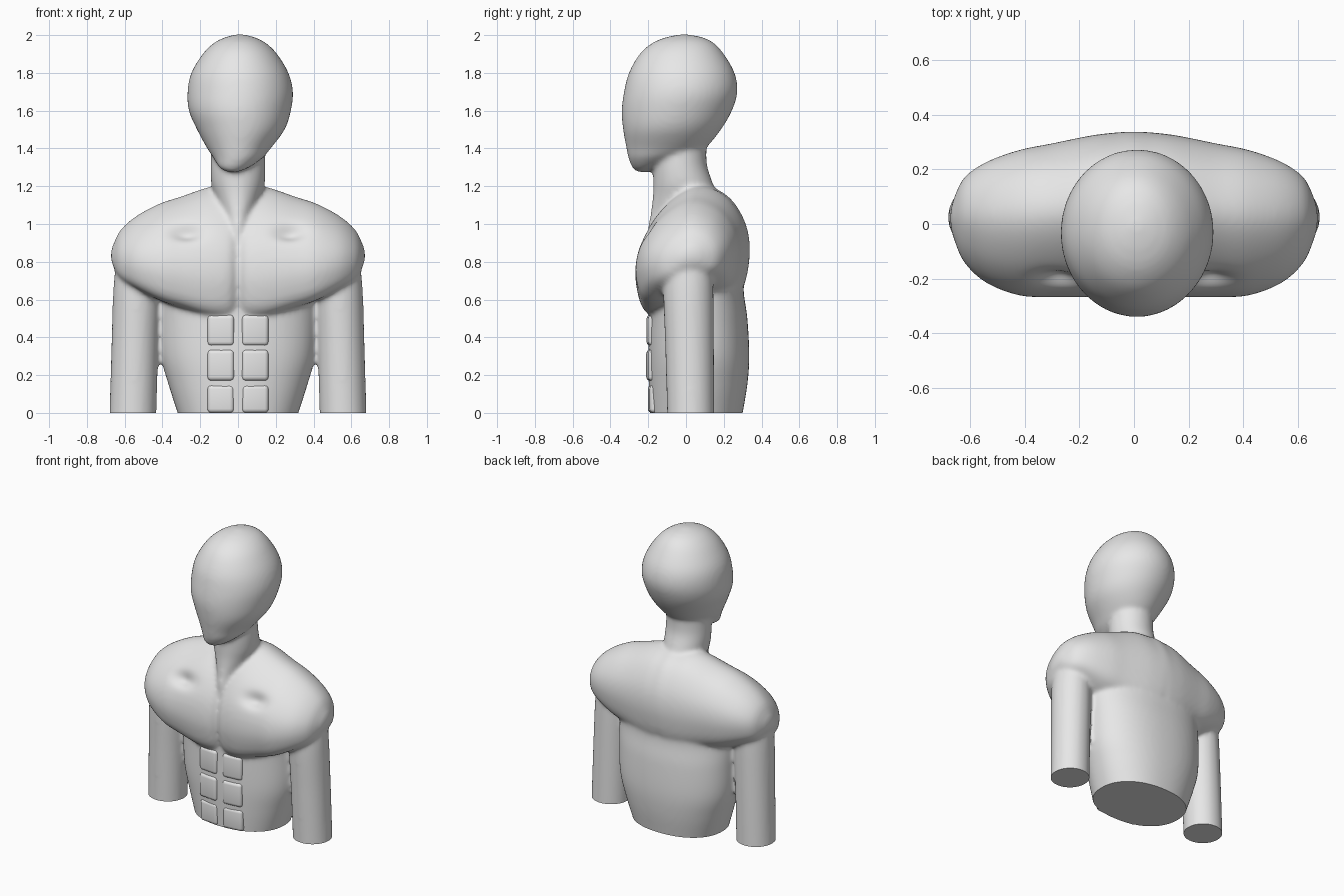
import bpy, bmesh, math
from mathutils import Vector

cube = bpy.data.objects.get("Cube")
if cube:
    bpy.data.objects.remove(cube)

clay = bpy.data.materials.new("light_grey_clay")
clay.use_nodes = True
GREY = (0.8, 0.8, 0.8, 1)
clay.diffuse_color = GREY
clay.node_tree.nodes["Principled BSDF"].inputs["Base Color"].default_value = GREY


def blend(a, b, c, d, t):
    return 0.5 * (2 * b + (c - a) * t + (2 * a - 5 * b + 4 * c - d) * t ** 2
                  + (3 * b - a - 3 * c + d) * t ** 3)


def spline(rows, steps, closed=False):
    """Smoothly resample a list of number rows."""
    n, out = len(rows), []
    for i in range(n if closed else n - 1):
        ids = [(i + k) % n if closed else min(max(i + k, 0), n - 1) for k in (-1, 0, 1, 2)]
        for s in range(steps):
            out.append([blend(*v, s / steps) for v in zip(*[rows[j] for j in ids])])
    if not closed:
        out.append(list(rows[-1]))
    return out


def skin(bm, rings):
    """Bridge rings of points into a closed solid."""
    loops = [[bm.verts.new(p) for p in ring] for ring in rings]
    n = len(loops[0])
    for a, b in zip(loops, loops[1:]):
        for i in range(n):
            j = (i + 1) % n
            bm.faces.new((a[i], a[j], b[j], b[i]))
    bm.faces.new(loops[0][::-1])
    bm.faces.new(loops[-1])


def column(bm, rows, power=1.0, sides=64):
    """Upright solid; each row is z, centre x, half width, front y, back y."""
    rings = []
    for z, cx, rx, front, back in spline(rows, 6):
        cy, ry, ring = (front + back) / 2, (back - front) / 2, []
        for i in range(sides):
            a = math.tau * i / sides
            c, s = math.cos(a), math.sin(a)
            ring.append((cx + rx * math.copysign(abs(c) ** power, c),
                         cy + ry * math.copysign(abs(s) ** power, s), z))
        rings.append(ring)
    skin(bm, rings)


bm = bmesh.new()

# Head, turned very slightly to one side
column(bm, [
    (1.275, -.03, .03, -.26, -.20), (1.30, -.02, .08, -.285, -.13),
    (1.35, 0, .13, -.305, 0), (1.40, .005, .168, -.315, .10),
    (1.50, .015, .232, -.333, .185), (1.60, .01, .27, -.34, .243),
    (1.70, .012, .279, -.328, .272), (1.80, .01, .257, -.302, .257),
    (1.90, .01, .197, -.245, .20), (1.96, .01, .135, -.175, .145),
    (1.99, .01, .073, -.10, .08), (2.003, .01, .02, -.03, .01)])

# Neck, narrowing to the notch between the collarbones
column(bm, [
    (.90, 0, .02, -.20, -.08), (.97, 0, .05, -.203, 0),
    (1.05, 0, .085, -.188, .12), (1.15, 0, .125, -.175, .16),
    (1.22, 0, .142, -.173, .14), (1.32, 0, .145, -.172, .11),
    (1.45, 0, .14, -.16, .11)])

# Rib cage and waist
column(bm, [
    (-.08, 0, .295, -.185, .285), (0, 0, .32, -.19, .30),
    (.15, 0, .368, -.197, .325), (.30, 0, .408, -.20, .335),
    (.50, 0, .42, -.195, .325), (.65, 0, .425, -.19, .305),
    (.80, 0, .42, -.17, .31), (1.0, 0, .33, -.10, .25)], power=.9)

# Upper arms
for side in (-1, 1):
    column(bm, [
        (-.08, side * .558, .125, -.10, .15), (0, side * .556, .124, -.10, .15),
        (.35, side * .546, .124, -.11, .148), (.65, side * .536, .124, -.12, .145),
        (.85, side * .53, .11, -.11, .14)])

# Chest and shoulder mass: one side profile swept from shoulder to shoulder
profile = spline([(-.75, 0), (-1, .22), (-.96, .5), (-.66, .76), (-.2, .95), (.2, 1),
                  (.65, .9), (.95, .68), (1, .42), (.8, .16), (.1, .02)], 5, closed=True)
# x, bottom z, top z, front y, back y
half = [(0, .53, 1.2, -.222, .335), (.05, .515, 1.2, -.25, .333),
        (.15, .52, 1.195, -.262, .322), (.30, .565, 1.145, -.263, .292),
        (.42, .605, 1.105, -.257, .268), (.54, .665, 1.04, -.212, .225),
        (.62, .715, .97, -.14, .17), (.657, .77, .90, -.06, .10),
        (.672, .81, .86, -.01, .05)]
stations = [(-r[0], *r[1:]) for r in half[:0:-1]] + half
skin(bm, [[(x, (f + b) / 2 + (b - f) / 2 * u, lo + (hi - lo) * v) for u, v in profile]
          for x, lo, hi, f, b in spline(stations, 6)])

bmesh.ops.recalc_face_normals(bm, faces=bm.faces)
mesh = bpy.data.meshes.new("bust")
bm.to_mesh(mesh)
bm.free()
bust = bpy.data.objects.new("bust", mesh)
bpy.context.collection.objects.link(bust)

# Fuse the parts into one soft skin
fuse = bust.modifiers.new("fuse", 'REMESH')
fuse.mode = 'VOXEL'
fuse.voxel_size = .013
soften = bust.modifiers.new("soften", 'SMOOTH')
soften.factor = .5
soften.iterations = 10
bpy.context.view_layer.update()
fused = bpy.data.meshes.new_from_object(bust.evaluated_get(bpy.context.evaluated_depsgraph_get()))
bust.modifiers.clear()
bust.data = fused
bpy.data.meshes.remove(mesh)

# Hollows under the collarbones, then flat cuts at the base
bm = bmesh.new()
bm.from_mesh(fused)
for v in bm.verts:
    dx, dy, dz = (abs(v.co.x) - .27) / .075, (v.co.y + .17) / .08, (v.co.z - .95) / .04
    v.co += Vector((0, .035, -.025)) * math.exp(-dx * dx - dy * dy - dz * dz)
bmesh.ops.bisect_plane(bm, geom=bm.verts[:] + bm.edges[:] + bm.faces[:],
                       plane_co=(0, 0, 0), plane_no=(0, 0, 1), clear_inner=True)
bmesh.ops.holes_fill(bm, edges=[e for e in bm.edges if e.is_boundary], sides=0)
bmesh.ops.recalc_face_normals(bm, faces=bm.faces)
bm.to_mesh(fused)
bm.free()

# Stomach muscles: three rows of rounded pads
pads = []
for side, label in ((-1, "right"), (1, "left")):
    for row, (low, high) in enumerate(((0, .148), (.17, .335), (.355, .52))):
        bm = bmesh.new()
        bmesh.ops.create_cube(bm, size=1)
        bmesh.ops.scale(bm, vec=(.142, .06, high - low), verts=bm.verts)
        bmesh.ops.bevel(bm, geom=bm.edges[:], offset=.022, segments=4,
                        profile=.5, affect='EDGES')
        mesh = bpy.data.meshes.new("stomach_pad")
        bm.to_mesh(mesh)
        bm.free()
        pad = bpy.data.objects.new(f"stomach_pad_{label}_{row + 1}", mesh)
        pad.location = (side * .09, (-.167, -.176, -.174)[row], (low + high) / 2)
        pad.rotation_euler.z = side * .1
        bpy.context.collection.objects.link(pad)
        pads.append(pad)

# Material and smooth shading
bpy.ops.object.select_all(action='DESELECT')
for ob in [bust] + pads:
    ob.data.materials.clear()
    ob.data.materials.append(clay)
    ob.select_set(True)
bpy.context.view_layer.objects.active = bust
bpy.ops.object.shade_smooth_by_angle(angle=math.radians(40))
